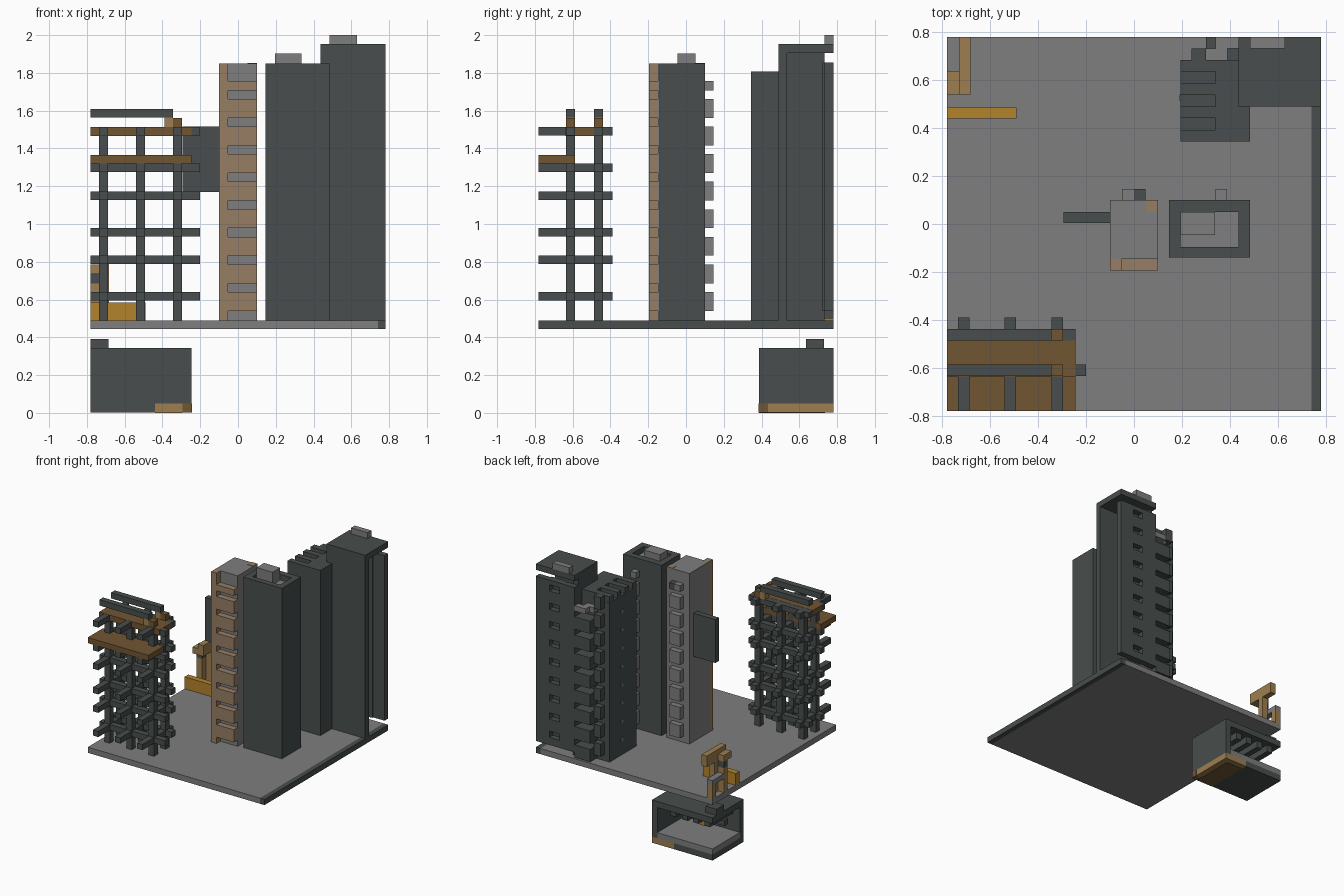
import bpy
import bmesh

cube = bpy.data.objects.get("Cube")
if cube:
    bpy.data.objects.remove(cube, do_unlink=True)


def material(name, *rgb):
    m = bpy.data.materials.new(name)
    m.use_nodes = True
    color = (*rgb, 1)
    m.diffuse_color = color
    m.node_tree.nodes["Principled BSDF"].inputs["Base Color"].default_value = color
    return m


dark = material("dark slate", .065, .076, .074)
grey = material("concrete grey", .21, .21, .21)
clay = material("pale clay", .31, .21, .125)
sand = material("sand", .34, .21, .08)
brown = material("brown", .165, .092, .034)
gold = material("ochre gold", .45, .225, .025)


def boxes(name, mat, *bounds):
    """One object made of boxes, each given as x, y and z ranges."""
    bm = bmesh.new()
    for xs, ys, zs in bounds:
        verts = bmesh.ops.create_cube(bm, size=1)["verts"]
        for v in verts:
            v.co = [r[0] if c < 0 else r[1] for c, r in zip(v.co, (xs, ys, zs))]
    mesh = bpy.data.meshes.new(name)
    bm.to_mesh(mesh)
    bm.free()
    mesh.materials.append(mat)
    ob = bpy.data.objects.new(name, mesh)
    bpy.context.collection.objects.link(ob)
    return ob


GROUND, ROOF, T, STOREY = .49, 1.85, .048, .146
E = .78


def span(start, length=T):
    return (start, start + length)


def floors(first, count, height):
    return [span(first + STOREY * i, height) for i in range(count)]


# Ground slab with a dark edge strip
boxes("ground_slab", grey, ((-E, .74), (-E, E), (.445, GROUND)))
boxes("ground_edge_strip", dark, ((.74, E), (-E, E), (.445, GROUND)))

# Open frame tower
col_x = [-.735, -.54, -.345]
col_y = [-.635, -.487]
levels = [.595, .788, .935, 1.128, 1.275, 1.468]
boxes("frame_columns", dark,
      *[(span(x), span(y), (GROUND, 1.512)) for x in col_x for y in col_y])
boxes("frame_long_beams", dark,
      *[((-E, end), span(y), span(z, .045)) for z in levels
        for y, end in zip(col_y, (-.2, -.245))])
boxes("frame_cross_beams", dark,
      *[(span(x), (-E, -.39), span(z, .045)) for z in levels for x in col_x])
boxes("frame_top_rails", dark,
      *[((-E, -.345), span(y), (1.565, 1.61)) for y in col_y])
boxes("frame_rail_feet", brown,
      *[((-.345, -.297), span(y), (1.512, 1.562)) for y in col_y])
boxes("frame_rail_pads", sand,
      *[((-.39, -.345), span(y), (1.512, 1.565)) for y in col_y])
boxes("frame_upper_deck", brown, ((-E, -.245), (-.637, -.487), (1.467, 1.514)))
boxes("frame_canopy", brown, ((-E, -.245), (-E, -.587), (1.32, 1.365)))

# Balcony tower
boxes("balcony_tower_body", grey, ((-.1, .1), (-.147, .1), (GROUND, ROOF)))
boxes("balcony_tower_pier", clay, ((-.1, -.053), (-.195, -.147), (GROUND, ROOF)))
boxes("balcony_tower_fronts", clay,
      *[((-.053, .1), (-.195, -.147), z) for z in floors(.54, 8, .1)],
      ((-.053, .1), (-.195, -.147), (1.708, 1.757)))
boxes("balcony_tower_roof_corner", clay, ((.05, .1), (.05, .1), (ROOF, 1.853)))
boxes("balcony_tower_rear_bays", grey,
      *[((-.05, .047), (.1, .146), z) for z in floors(.54, 8, .1)],
      ((-.05, 0), (.1, .146), (1.708, 1.757)))
boxes("balcony_tower_rear_cap", dark, ((0, .047), (.1, .146), (1.708, 1.757)))
boxes("balcony_tower_sign_panel", dark, ((-.295, -.1), (.005, .05), (1.17, 1.515)))

# Plain tower with a sunken roof
boxes("plain_tower_body", dark, ((.146, .485), (-.14, .1), (GROUND, 1.8)))
boxes("plain_tower_parapet", dark,
      ((.146, .485), (-.14, -.095), (1.8, ROOF)),
      ((.146, .485), (.05, .1), (1.8, ROOF)),
      ((.146, .195), (-.095, .05), (1.8, ROOF)),
      ((.437, .485), (-.095, .05), (1.8, ROOF)))
boxes("plain_tower_roof", grey, ((.195, .437), (-.095, .05), (1.8, 1.805)))
boxes("plain_tower_roof_box", grey, ((.195, .337), (-.045, .05), (1.8, 1.903)))
boxes("plain_tower_rear_bays", grey,
      *[((.34, .388), (.1, .146), z) for z in floors(.54, 8, .1)],
      ((.34, .388), (.1, .146), (1.708, 1.757)))

# Stepped tower with rear balconies
boxes("stepped_tower_body", dark, ((.195, .485), (.345, .685), (GROUND, 1.76)))
boxes("stepped_tower_roof", dark, ((.34, .485), (.345, .49), (1.76, 1.808)),
      ((.34, .437), (.49, .685), (1.76, 1.808)))
boxes("stepped_tower_roof_teeth", dark,
      *[((.195, .34), span(.345 + .097 * i), (1.76, 1.808)) for i in range(4)])
boxes("stepped_tower_balconies", dark,
      *[((.24, .3), (.685, .733), z) for z in floors(.54, 9, .1)],
      *[((.3, .437), (.685, E), z) for z in floors(.5, 8, .1)])
boxes("stepped_tower_top_balconies", grey,
      ((.3, .39), (.685, .733), (1.668, 1.71)), ((.34, .437), (.733, E), (1.668, 1.71)))
boxes("stepped_tower_side_windows", grey,
      *[((.19, .196), span(.515, .025), z) for z in floors(.6, 8, .025)])

# Tall hollow tower with a pierced rear screen
boxes("tall_tower_walls", dark, ((.437, E), (.49, .535), (GROUND, 1.905)),
      ((.437, .485), (.535, .733), (GROUND, 1.905)))
boxes("tall_tower_roof", dark, ((.437, E), (.49, E), (1.905, 1.952)))
boxes("tall_tower_roof_box", grey, ((.485, .63), (.733, E), (1.952, 2)))
slots = floors(.6, 9, .05)
edges = [.54] + [v for z in slots for v in z] + [1.855]
boxes("tall_tower_screen", dark,
      ((.437, .57), (.733, E), (.54, 1.855)), ((.66, E), (.733, E), (.54, 1.855)),
      *[((.57, .66), (.733, E), pair) for pair in zip(edges[::2], edges[1::2])])
boxes("tall_tower_screen_backing", dark, ((.55, .68), (.722, .735), (.54, 1.855)))

# Corner structure and low wall
boxes("corner_structure", sand,
      ((-.73, -.683), (.637, .685), (GROUND, .735)),
      ((-.73, -.683), (.54, E), (.735, .822)),
      ((-E, -.73), (.54, .637), (.735, .785)),
      ((-E, -.73), (.59, .637), (GROUND, .685)),
      ((-E, -.73), (.733, E), (GROUND, .6)))
boxes("corner_structure_joint", dark, ((-E, -.73), (.59, .637), (.685, .735)))
boxes("corner_structure_ledge", grey, ((-E, -.73), (.637, E), (.6, .64)))
boxes("low_wall", gold, ((-E, -.49), (.44, .487), (GROUND, .585)))

# Basement room, open at the back and left
boxes("basement_walls", dark, ((-E, -.245), (.387, .435), (.05, .343)),
      ((-.293, -.245), (.435, E), (.05, .343)))
boxes("basement_ceiling", dark, ((-E, -.245), (.387, E), (.295, .343)))
boxes("basement_base", dark, ((-E, -.44), (.387, E), (.002, .05)))
boxes("basement_floor", grey, ((-E, -.293), (.435, E), (.05, .095)))
boxes("basement_base_end", sand, ((-.44, -.245), (.387, E), (.002, .05)))
boxes("basement_base_corner", brown, ((-.293, -.243), (.385, .435), (.002, .05)))
boxes("basement_base_underside", brown, ((-.44, -.293), (.387, .735), (0, .003)))
boxes("basement_hanging_beams", dark,
      *[(span(x), (.45, .74), (.24, .295)) for x in (-.73, -.63, -.53, -.43)],
      ((-.75, -.35), (.54, .587), (.195, .24)))
boxes("basement_brackets", sand, ((-.43, -.38), (.54, .587), (.15, .195)))
boxes("basement_lamp", gold, ((-.58, -.53), (.54, .587), (.15, .195)))
boxes("basement_hatch", dark, ((-E, -.685), (.635, .73), (.343, .392)))
